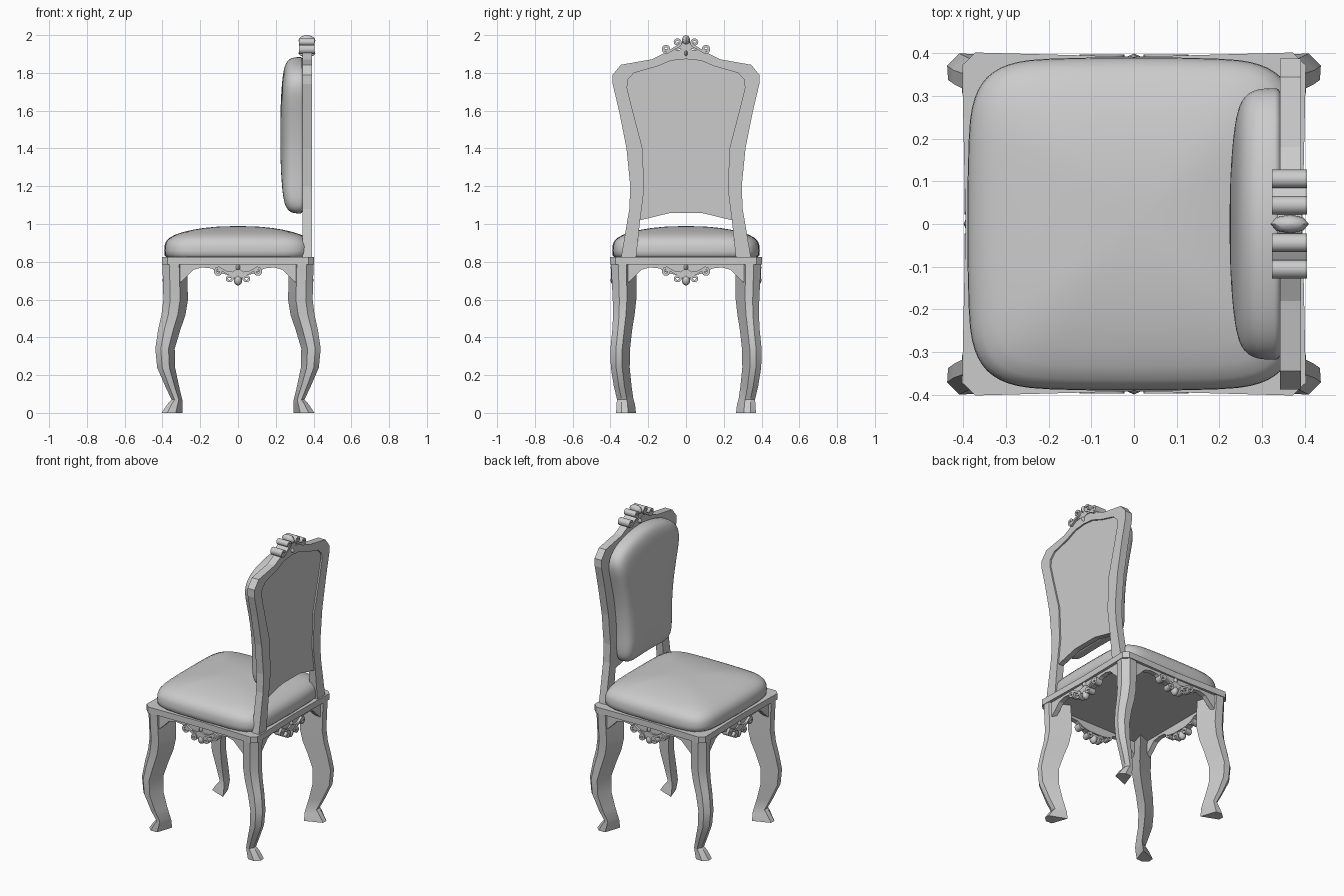
import bpy, bmesh, math
from mathutils import Vector

if "Cube" in bpy.data.objects:
    bpy.data.objects.remove(bpy.data.objects["Cube"])


def loft(name, rings, smooth=None, subsurf=0):
    """Skin a list of equal-sized vertex rings and cap both ends."""
    bm = bmesh.new()
    rows = [[bm.verts.new(p) for p in r] for r in rings]
    n = len(rows[0])
    for a, b in zip(rows, rows[1:]):
        for i in range(n):
            j = (i + 1) % n
            bm.faces.new((a[i], a[j], b[j], b[i]))
    bm.faces.new(rows[0])
    bm.faces.new(rows[-1])
    bmesh.ops.recalc_face_normals(bm, faces=bm.faces)
    me = bpy.data.meshes.new(name)
    bm.to_mesh(me)
    bm.free()
    ob = bpy.data.objects.new(name, me)
    bpy.context.collection.objects.link(ob)
    if subsurf:
        ob.modifiers.new("soft", 'SUBSURF').levels = subsurf
        ob.modifiers["soft"].render_levels = subsurf
    if smooth:
        bpy.ops.object.select_all(action='DESELECT')
        ob.select_set(True)
        bpy.context.view_layer.objects.active = ob
        bpy.ops.object.shade_smooth_by_angle(angle=math.radians(smooth))
    return ob


def mirror(half):
    """Half outline (positive side, bottom to top) to a full open outline."""
    return half + [(-y, z) for y, z in reversed(half) if y > 1e-6]


# Seat frame: slab with clipped, slightly flared corners
corner = [(.395, 0), (.403, .372), (.372, .402), (0, .392)]
plan = []
for sx, sy in ((1, 1), (-1, 1), (-1, -1), (1, -1)):
    q = [(sx * x, sy * y) for x, y in corner]
    q = q if sx * sy > 0 else q[::-1]
    plan += q[:-1]
loft("seat_frame", [[(x, y, z) for x, y in plan] for z in (.785, .825)])

# Seat cushion: rounded square pulled into a dome
def squircle(r, z, n=32, p=.36):
    out = []
    for i in range(n):
        a = 2 * math.pi * i / n
        c, s = math.cos(a), math.sin(a)
        out.append((r * math.copysign(abs(c) ** p, c), r * math.copysign(abs(s) ** p, s), z))
    return out

loft("seat_cushion", [squircle(r, z) for r, z in
     ((.385, .81), (.39, .83), (.394, .885), (.375, .928), (.30, .958), (.18, .982), (.06, .989))],
     smooth=60, subsurf=1)

# Cabriole legs: pentagon section, columns are z, outer x, inner x, outer y, inner y
stations = [(.79, .40, .27, .397, .26), (.60, .395, .265, .388, .263), (.52, .405, .278, .386, .272),
            (.44, .423, .305, .39, .285), (.34, .438, .335, .40, .296), (.24, .428, .333, .398, .298),
            (.14, .385, .312, .382, .288), (.07, .352, .295, .365, .278), (.045, .375, .293, .368, .27),
            (0, .405, .295, .37, .265)]
for sx, xn in ((-1, "front"), (1, "back")):
    for sy, yn in ((-1, "right"), (1, "left")):
        rings = []
        for z, xo, xi, yo, yi in stations:
            dx, dy = xo - xi, yo - yi
            sec = [(xo, yo - .28 * dy), (xo - .28 * dx, yo), (xi + .32 * dx, yo - .02 * dy),
                   (xi, yi), (xo - .02 * dx, yi + .4 * dy)]
            rings.append([(sx * x, sy * y, z) for x, y in sec])
        loft(f"{xn}_{yn}_leg", rings, smooth=25)

# Back frame: strip between outer and inner outlines, as (y, z)
outer = mirror([(.345, .815), (.30, 1.08), (.295, 1.2), (.315, 1.4), (.355, 1.6), (.388, 1.74),
                (.388, 1.79), (.345, 1.843), (.18, 1.872), (.09, 1.918), (0, 1.925)])
inner = mirror([(.265, .815), (.243, 1.02), (.222, 1.18), (.23, 1.4), (.285, 1.61), (.312, 1.72),
                (.308, 1.765), (.275, 1.80), (.15, 1.835), (.08, 1.865), (0, 1.873)])
loft("back_frame", [[(.342, *o), (.392, *o), (.392, *i), (.342, *i)] for o, i in zip(outer, inner)])

# Recessed back panel with arched lower edge
panel = inner[1:-1] + [(-.09, 1.057), (.09, 1.057)]
loft("back_panel", [[(x, y, z) for y, z in panel] for x in (.346, .382)])

# Padded back cushion on the sitting side
pad = mirror([(.10, 1.06), (.20, 1.05), (.24, 1.10), (.235, 1.22), (.245, 1.4), (.285, 1.58),
              (.322, 1.70), (.318, 1.77), (.26, 1.83), (.14, 1.87), (0, 1.89)])
def pad_ring(s, x):
    return [(x, y * s, 1.48 + (z - 1.48) * (1 - (1 - s) * .95)) for y, z in pad]
loft("back_cushion", [pad_ring(s, x) for s, x in
     ((1, .355), (1, .335), (1, .282), (.92, .25), (.75, .236), (.45, .227), (.15, .224))],
     smooth=60, subsurf=2)

# Carved ornaments: paired scrolls, centre leaf and drop
def scroll():
    pts = []
    for i in range(15):
        t = i / 14
        a, r = math.radians(-90 - 440 * (1 - t)), .005 + .017 * t
        pts.append(Vector((.047 + r * math.cos(a), .022 + r * math.sin(a))))
    for i in range(15):
        t = i / 14
        a, r = math.radians(-90 + 440 * t), .022 - .017 * t
        pts.append(Vector((.103 + r * math.cos(a), -.012 + r * math.sin(a))))
    return pts


def ornament(name, place, depth):
    """place(u, w, d) maps sideways, upward and outward to world space."""
    pts = scroll()
    h = depth / 2
    for s, side in ((1, "left"), (-1, "right")):
        rings = []
        for i, p in enumerate(pts):
            t = (pts[min(i + 1, len(pts) - 1)] - pts[max(i - 1, 0)]).normalized()
            nrm = Vector((-t.y, t.x)) * .0065
            a, b = p + nrm, p - nrm
            rings.append([place(s * q.x, q.y, d) for q, d in ((a, -h), (a, h), (b, h), (b, -h))])
        loft(f"{name}_{side}_scroll", rings, smooth=40)
        # slim petal joining the scroll to the centre
        petal = [(0, -.03), (.03, -.012), (.075, -.02), (.05, -.004), (.02, .02), (0, .03)]
        loft(f"{name}_{side}_petal", [[place(s * u, w, d) for u, w in petal] for d in (-h * .7, h * .7)])
    for part, c, ru, rw in (("leaf", .032, .022, .029), ("drop", -.035, .012, .02)):
        rings = []
        for k in range(7):
            a = math.pi * (.04 + .92 * k / 6)
            rings.append([place(ru * math.sin(a) * math.cos(b), c + rw * math.cos(a),
                                h * 1.1 * math.sin(a) * math.sin(b))
                          for b in (math.tau * j / 8 for j in range(8))])
        loft(f"{name}_{part}", rings, smooth=50)


ornament("crest", lambda u, w, d: (.365 + d, u, 1.939 + w), .082)

# Scalloped aprons with a hanging ornament on all four sides
edge = [(.33, .69), (.305, .69), (.27, .722), (.235, .758), (.19, .77), (.14, .765), (.10, .74), (.05, .73)]
apron = [(.33, .79)] + edge + [(-u, w) for u, w in reversed(edge)] + [(-.33, .79)]
for k, side in enumerate(("back", "left", "front", "right")):
    c, s = round(math.cos(k * math.pi / 2)), round(math.sin(k * math.pi / 2))

    def place(u, w, d, c=c, s=s):
        return (c * d - s * u, s * d + c * u, w)
    loft(f"{side}_apron", [[place(u, w, d) for u, w in apron] for d in (.35, .382)])
    ornament(f"{side}_apron_ornament", lambda u, w, d: place(u, .735 - w, .375 + d), .045)
